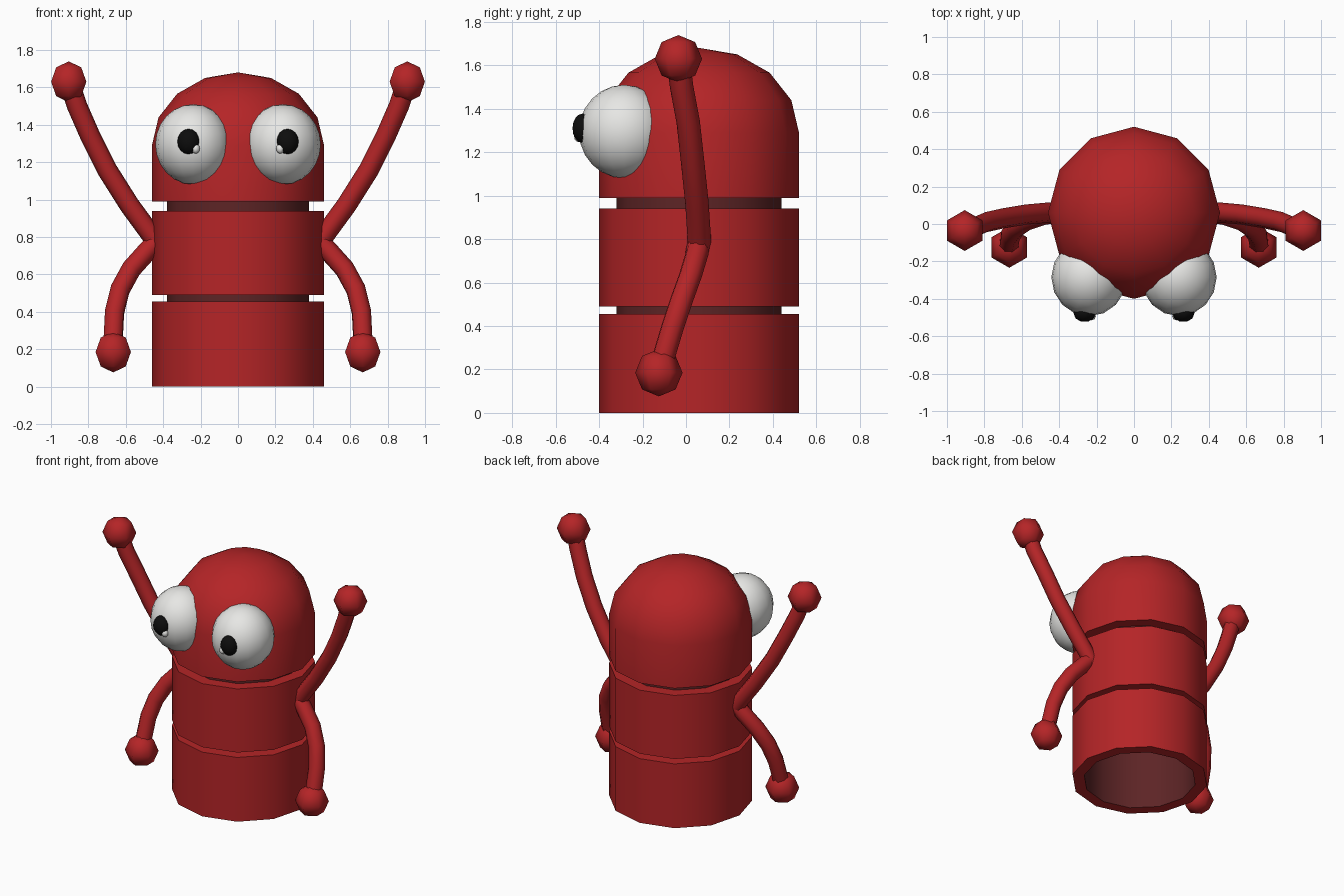
import bpy, bmesh, math
from mathutils import Vector

if "Cube" in bpy.data.objects:
    bpy.data.objects.remove(bpy.data.objects["Cube"])


def material(name, color):
    m = bpy.data.materials.new(name)
    m.diffuse_color = (*color, 1)
    m.use_nodes = True
    m.node_tree.nodes["Principled BSDF"].inputs["Base Color"].default_value = m.diffuse_color
    return m


RED = material("red", (0.46, 0.018, 0.020))
DARK = material("dark red", (0.11, 0.018, 0.019))
WHITE = material("white", (0.83, 0.83, 0.81))
BLACK = material("black", (0.004, 0.004, 0.004))


def finish(name, mesh, mat, angle):
    mesh.materials.clear()
    mesh.materials.append(mat)
    mesh.shade_smooth()
    mesh.set_sharp_from_angle(angle=math.radians(angle))
    ob = bpy.data.objects.new(name, mesh)
    bpy.context.collection.objects.link(ob)
    return ob


def lathe(name, profile, sides, mat, center=(0, 0, 0), scale=(1, 1, 1), phase=0.0, angle=40):
    """Spin (radius, height) points around z; radius 0 makes a pole."""
    bm = bmesh.new()
    c, sc = Vector(center), Vector(scale)
    rings = []
    for r, z in profile:
        n = 1 if r < 1e-6 else sides
        ring = []
        for i in range(n):
            a = phase + 2 * math.pi * i / sides
            ring.append(bm.verts.new(c + sc * Vector((r * math.cos(a), r * math.sin(a), z))))
        rings.append(ring)
    for a, b in zip(rings, rings[1:]):
        for i in range(sides):
            j = (i + 1) % sides
            quad = [a[i % len(a)], a[j % len(a)], b[j % len(b)], b[i % len(b)]]
            bm.faces.new(list(dict.fromkeys(quad)))
    mesh = bpy.data.meshes.new(name)
    bm.to_mesh(mesh)
    bm.free()
    return finish(name, mesh, mat, angle)


def ellipsoid(name, center, radii, sides, steps, mat, phase=0.0):
    prof = []
    for k in range(steps + 1):
        t = -math.pi / 2 + math.pi * k / steps
        prof.append((math.cos(t) if 0 < k < steps else 0, math.sin(t)))
    return lathe(name, prof, sides, mat, center, radii, phase, 180)


def tube(name, points, radius, mat):
    cu = bpy.data.curves.new(name, 'CURVE')
    cu.dimensions = '3D'
    cu.bevel_depth = radius
    cu.bevel_resolution = 2
    cu.use_fill_caps = True
    sp = cu.splines.new('POLY')
    sp.points.add(len(points) - 1)
    for p, co in zip(sp.points, points):
        p.co = (*co, 1)
    tmp = bpy.data.objects.new(name + "_path", cu)
    bpy.context.collection.objects.link(tmp)
    mesh = bpy.data.meshes.new_from_object(tmp.evaluated_get(bpy.context.evaluated_depsgraph_get()))
    bpy.data.objects.remove(tmp)
    return finish(name, mesh, mat, 60)


# Body: two rings and a domed head around a dark open tube
R, RI, CY = 0.46, 0.38, (0, 0.06, 0)
lathe("lower_body", [(RI, 0), (R, 0), (R, 0.455), (RI, 0.455)], 12, RED, CY)
lathe("middle_body", [(RI, 0.49), (R, 0.49), (R, 0.94), (RI, 0.94)], 12, RED, CY)
dome = [(R * math.cos(math.radians(22.5 * k)) if k < 4 else 0,
         1.29 + 0.39 * math.sin(math.radians(22.5 * k))) for k in range(5)]
lathe("head", [(RI, 0.99), (R, 0.99)] + dome, 12, RED, CY)
lathe("inner_tube", [(RI, 0.0), (RI, 1.3)], 12, DARK, CY)

# Arms, hands and eyes on both sides
UPPER = [(0.41, 0.06, 0.73), (0.47, 0.06, 0.82), (0.58, 0.05, 0.97), (0.70, 0.03, 1.16),
         (0.79, 0.01, 1.34), (0.86, -0.02, 1.50), (0.90, -0.035, 1.62)]
LOWER = [(0.41, 0.06, 0.80), (0.48, 0.05, 0.73), (0.57, 0.02, 0.63), (0.63, -0.02, 0.52),
         (0.66, -0.06, 0.40), (0.67, -0.12, 0.20)]
for s, side in ((-1, "left"), (1, "right")):
    for label, path, hand in (("upper", UPPER, (0.905, -0.035, 1.63)),
                              ("lower", LOWER, (0.667, -0.125, 0.185))):
        tube(f"{label}_arm_{side}", [(s * x, y, z) for x, y, z in path], 0.054, RED)
        ellipsoid(f"{label}_hand_{side}", (s * hand[0], hand[1], hand[2]),
                  (0.109,) * 3, 6, 4, RED, math.pi / 2)
    ellipsoid(f"eye_{side}", (s * 0.24, -0.285, 1.295), (0.202, 0.208, 0.215), 16, 12, WHITE)
    ellipsoid(f"pupil_{side}", (s * 0.264, -0.475, 1.31), (0.06, 0.05, 0.068), 10, 8, BLACK)
    ellipsoid(f"eye_glint_{side}", (s * 0.226, -0.493, 1.272), (0.022, 0.022, 0.026), 8, 6, WHITE)
